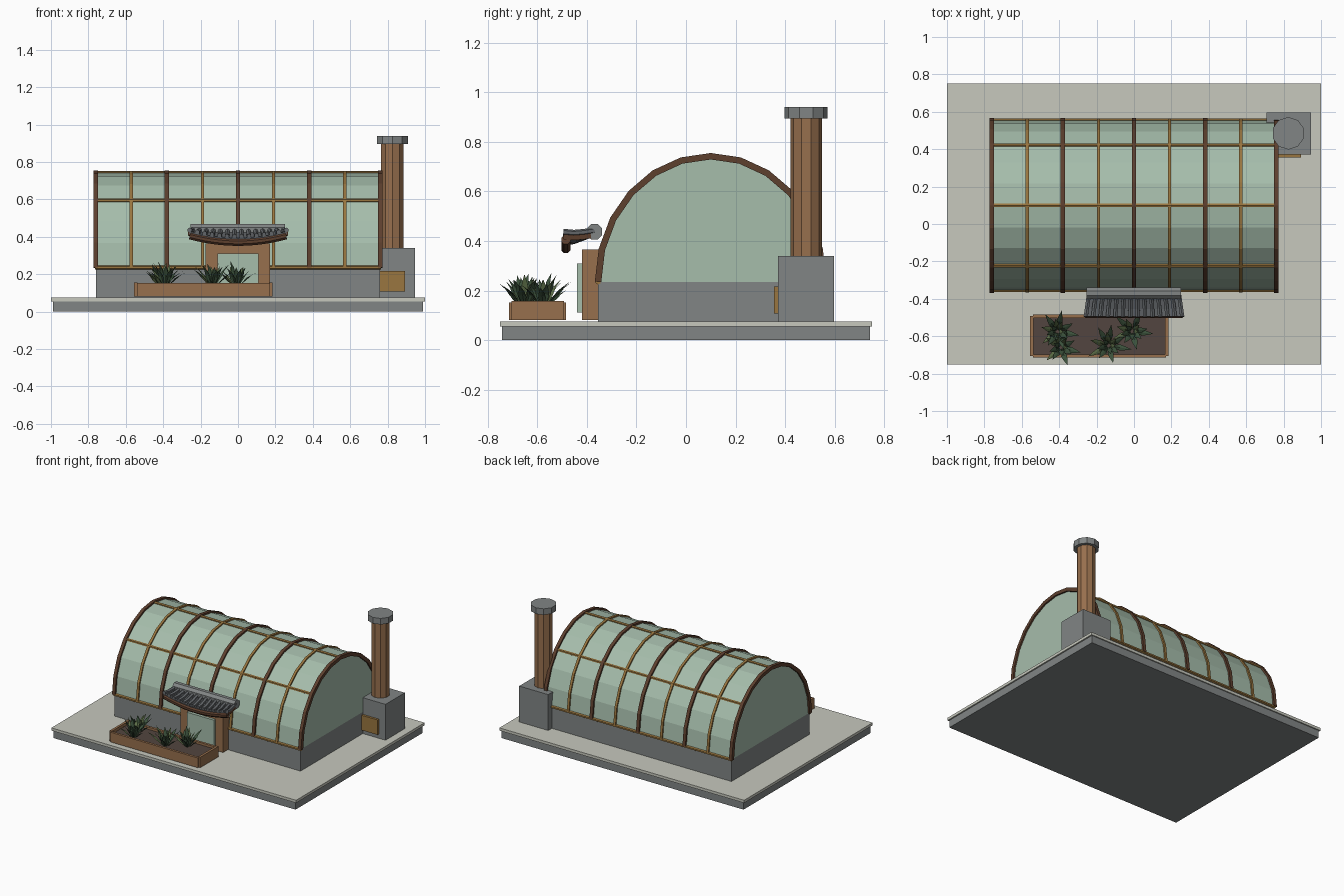
import bpy, bmesh, math, random
from mathutils import Vector

random.seed(4)
if "Cube" in bpy.data.objects:
    bpy.data.objects.remove(bpy.data.objects["Cube"])


def material(name, r, g, b):
    m = bpy.data.materials.new(name)
    m.use_nodes = True
    m.diffuse_color = (r, g, b, 1)
    m.node_tree.nodes["Principled BSDF"].inputs["Base Color"].default_value = (r, g, b, 1)
    return m


GLASS = material("green glass", .38, .51, .41)
PAVING = material("pale paving", .57, .58, .51)
STONE = material("grey stone", .22, .235, .235)
WOOD = material("warm wood", .31, .16, .075)
DARK = material("dark wood", .11, .05, .027)
AMBER = material("amber wood", .32, .18, .05)
SOIL = material("soil", .085, .06, .05)
TILE = material("slate tile", .13, .14, .15)
LEAF = material("dark leaf", .045, .085, .045)
LEAF_PALE = material("pale leaf", .11, .16, .065)


def finish(name, bm, *mats):
    mesh = bpy.data.meshes.new(name)
    bm.to_mesh(mesh)
    bm.free()
    for m in mats:
        mesh.materials.append(m)
    ob = bpy.data.objects.new(name, mesh)
    bpy.context.scene.collection.objects.link(ob)
    return ob


def box(name, x, y, z, mat):
    """Box from (low, high) pairs."""
    bm = bmesh.new()
    bmesh.ops.create_cube(bm, size=1)
    for v in bm.verts:
        v.co = [(lo + hi) / 2 + c * (hi - lo) for c, (lo, hi) in zip(v.co, (x, y, z))]
    return finish(name, bm, mat)


def ngon(radius, sides):
    return [(radius * math.cos(math.tau * (i + .5) / sides),
             radius * math.sin(math.tau * (i + .5) / sides)) for i in range(sides)]


def rect(w, h):
    return [(-w / 2, -h / 2), (w / 2, -h / 2), (w / 2, h / 2), (-w / 2, h / 2)]


def sweep(name, pts, section, side, mat):
    """Carry a closed section along a path; side is the section's fixed first axis."""
    pts, side = [Vector(p) for p in pts], Vector(side)
    bm = bmesh.new()
    rings = []
    for i, p in enumerate(pts):
        tangent = pts[min(i + 1, len(pts) - 1)] - pts[max(i - 1, 0)]
        up = tangent.cross(side).normalized()
        rings.append([bm.verts.new(p + side * a + up * b) for a, b in section])
    n = len(section)
    for a, b in zip(rings, rings[1:]):
        for j in range(n):
            bm.faces.new((a[j], a[(j + 1) % n], b[(j + 1) % n], b[j]))
    bm.faces.new(rings[0])
    bm.faces.new(rings[-1])
    bmesh.ops.recalc_face_normals(bm, faces=bm.faces)
    return finish(name, bm, mat)


X, Y = (1, 0, 0), (0, 1, 0)
GROUND, WALL = .075, .235

# Paved plinth and foundation wall
box("plinth", (-.99, .99), (-.742, .742), (0, .055), STONE)
box("paving_slab", (-1, 1), (-.75, .75), (.055, GROUND), PAVING)
box("foundation_wall", (-.76, .76), (-.355, .555), (GROUND, WALL), STONE)


# Barrel vault of glass
def arch(step, grow=0.0):
    a = math.pi * step / 12
    return .1 - (.455 + grow) * math.cos(a), WALL + (.507 + grow) * math.sin(a)


bm = bmesh.new()
face = bm.faces.new([bm.verts.new((-.76, *arch(i))) for i in range(13)])
made = bmesh.ops.extrude_face_region(bm, geom=[face])
for v in made["geom"]:
    if isinstance(v, bmesh.types.BMVert):
        v.co.x = .76
bmesh.ops.recalc_face_normals(bm, faces=bm.faces)
finish("glass_vault", bm, GLASS)

# Arched ribs, alternating heavy and light, and the lengthwise bars
for i in range(9):
    x, heavy = -.76 + i * .19, i % 2 == 0
    sweep("main_rib" if heavy else "light_rib", [(x, *arch(k)) for k in range(13)],
          rect(.024, .026) if heavy else rect(.018, .02), X, DARK if heavy else AMBER)
for k in range(0, 13, 3):
    y, z = arch(k)
    sweep("long_bar", [(-.765, y, z), (.765, y, z)], ngon(.011, 6), Y, AMBER)

# Stove with chimney
box("stove_block", (.708, .945), (.372, .597), (GROUND, .34), STONE)
box("stove_door", (.755, .892), (.355, .375), (.107, .217), AMBER)
sweep("chimney_stack", [(.825, .485, .34), (.825, .485, .9)], ngon(.064, 10), X, WOOD)
sweep("chimney_cap", [(.825, .485, .895), (.825, .485, .94)], ngon(.087, 10), X, STONE)

# Front door
box("door", (-.175, .172), (-.42, -.345), (.08, .365), WOOD)
box("door_window", (-.11, .11), (-.44, -.418), (.112, .31), GLASS)


# Upswept tiled canopy over the door
def canopy(t, s):
    """Point across (t, -1..1) and down (s, 0..1) the canopy."""
    return (t * (.24 + .018 * s), -.37 - .125 * s,
            .435 - .055 * s + .02 * s * s * (s - .3) + .035 * t * t * s)


bm = bmesh.new()
grid = [[bm.verts.new(canopy(i / 6 - 1, s / 3)) for s in range(4)] for i in range(13)]
for a, b in zip(grid, grid[1:]):
    for s in range(3):
        bm.faces.new((a[s], a[s + 1], b[s + 1], b[s]))
deck = finish("canopy_deck", bm, TILE)
deck.modifiers.new("thickness", "SOLIDIFY").thickness = .014
for i in range(14):
    t = i / 6.5 - 1
    path = [Vector(canopy(t, s / 3)) + Vector((0, 0, .007)) for s in range(4)]
    sweep("tile_row", path, ngon(.013, 6), X, TILE)
eave = [Vector(canopy(i / 6 - 1, 1)) + Vector((0, .01, -.024)) for i in range(13)]
sweep("eave_beam", eave, ngon(.02, 8), Y, DARK)
sweep("canopy_ridge", [(-.255, -.37, .437), (.25, -.37, .437)], ngon(.034, 8), Y, STONE)
for t in (-1, 1):
    path = [Vector(canopy(t, s / 3)) + Vector((0, 0, -.012)) for s in range(4)]
    sweep("canopy_side_beam", path, rect(.016, .02), X, DARK)

# Planter box
for y in (-.715, -.503):
    box("planter_long_board", (-.54, .172), (y, y + .018), (.08, .152), WOOD)
for x in (-.555, .167):
    box("planter_end_board", (x, x + .018), (-.705, -.492), (.08, .157), WOOD)
box("planter_soil", (-.537, .167), (-.697, -.503), (.08, .135), SOIL)


# Plants made of folded pointed leaves
def plant(cx, cy, leaves=15):
    bm = bmesh.new()
    for i in range(leaves):
        a = i * 2.4 + random.uniform(-.2, .2)
        lean = .12 + .85 * i / leaves
        length = random.uniform(.11, .145)
        out = Vector((math.cos(a), math.sin(a), 0))
        side = Vector((-out.y, out.x, 0))
        axis = out * math.sin(lean) + Vector((0, 0, math.cos(lean)))
        fold = axis.cross(side) * .007
        root = Vector((cx, cy, .13)) + out * .008
        tip = bm.verts.new(root + axis * length + out * .012)
        low, mid = bm.verts.new(root), bm.verts.new(root + axis * length * .55 + fold)
        for sign in (-1, 1):
            w = side * sign
            edge = [bm.verts.new(root + axis * length * k + w * h)
                    for k, h in ((.1, .005), (.5, .016), (.75, .011))]
            f = bm.faces.new((low, *edge[:2], mid))
            g = bm.faces.new((mid, *edge[1:], tip))
            f.material_index = g.material_index = int(i % 3 == 0)
    finish("plant", bm, LEAF, LEAF_PALE)


for cx, cy in ((-.41, -.575), (-.39, -.66), (-.135, -.65), (-.01, -.575)):
    plant(cx, cy)
